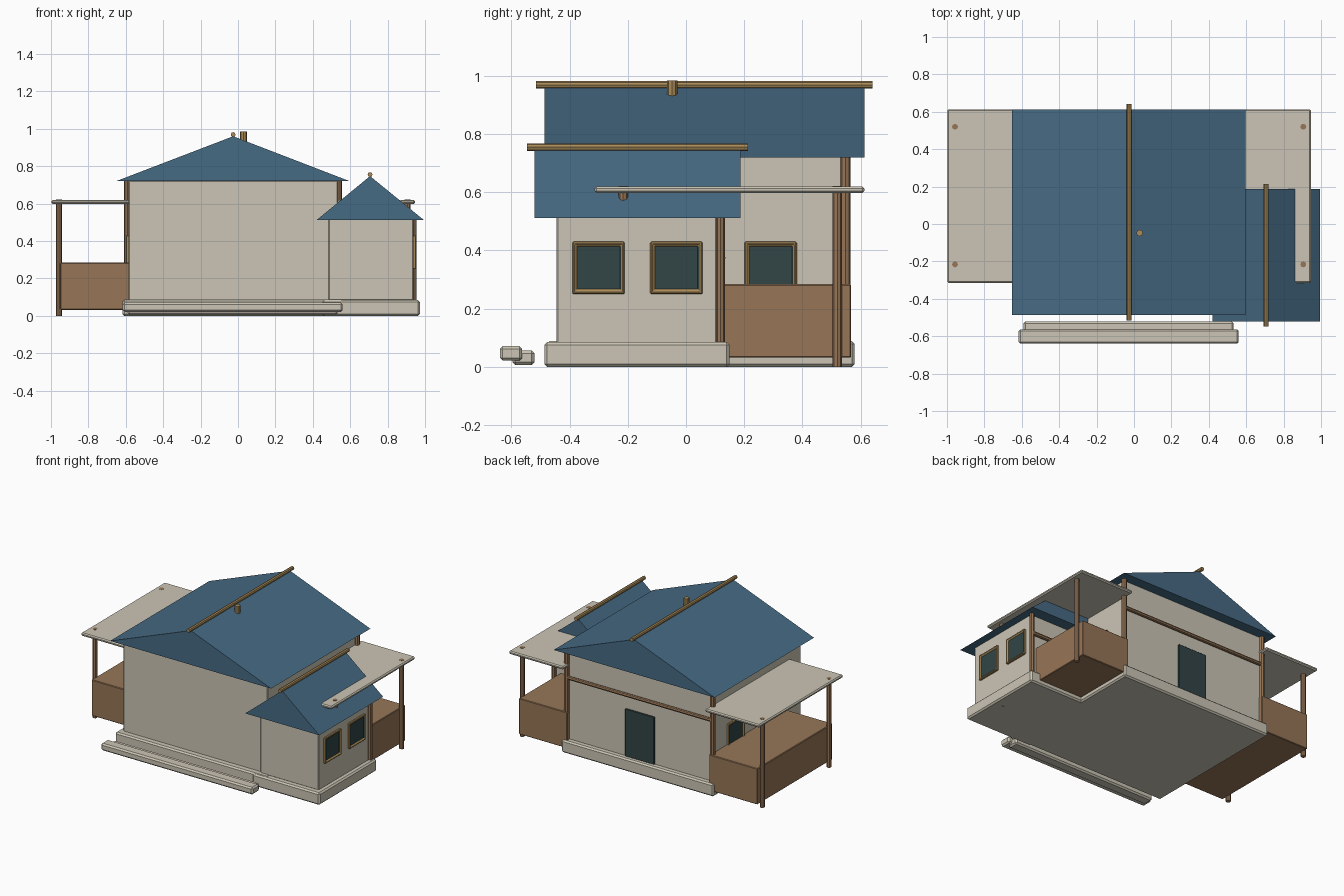
import bpy, bmesh
from mathutils import Matrix, Vector

if "Cube" in bpy.data.objects:
    bpy.data.objects.remove(bpy.data.objects["Cube"], do_unlink=True)


def material(name, rgb):
    m = bpy.data.materials.new(name)
    m.use_nodes = True
    m.diffuse_color = (*rgb, 1)
    m.node_tree.nodes["Principled BSDF"].inputs["Base Color"].default_value = (*rgb, 1)
    return m


CREAM = material("cream plaster", (0.60, 0.56, 0.46))
BLUE = material("blue roof", (0.062, 0.145, 0.23))
BROWN = material("brown wood", (0.31, 0.18, 0.095))
TAN = material("tan trim", (0.40, 0.26, 0.10))
GLASS = material("dark glass", (0.032, 0.058, 0.06))


def finish(bm, name, mats, bevel=0):
    bmesh.ops.recalc_face_normals(bm, faces=bm.faces)
    mesh = bpy.data.meshes.new(name)
    bm.to_mesh(mesh)
    bm.free()
    for m in mats:
        mesh.materials.append(m)
    ob = bpy.data.objects.new(name, mesh)
    bpy.context.collection.objects.link(ob)
    if bevel:
        mod = ob.modifiers.new("Bevel", "BEVEL")
        mod.width = bevel
        mod.segments = 1
        mod.limit_method = "ANGLE"
    return ob


def cube(x, y, z):
    """Cube mesh spanning three (low, high) ranges."""
    bm = bmesh.new()
    size = [b - a for a, b in (x, y, z)]
    mid = [(a + b) / 2 for a, b in (x, y, z)]
    bmesh.ops.create_cube(bm, size=1, matrix=Matrix.Translation(mid) @ Matrix.Diagonal((*size, 1)))
    return bm


def box(name, mat, x, y, z, bevel=0.006):
    return finish(cube(x, y, z), name, [mat], bevel)


def rod(name, mat, start, end, radius, bevel=0.003):
    a, b = Vector(start), Vector(end)
    bm = bmesh.new()
    rot = (b - a).to_track_quat("Z", "Y").to_matrix().to_4x4()
    bmesh.ops.create_cone(bm, cap_ends=True, segments=8, radius1=radius, radius2=radius,
                          depth=(b - a).length, matrix=Matrix.Translation((a + b) / 2) @ rot)
    return finish(bm, name, [mat], 0)


def gable(name, x, ridge_x, y, z):
    bm = bmesh.new()
    tri = [bm.verts.new((px, y[0], pz)) for px, pz in
           ((x[0], z[0]), (x[1], z[0]), (ridge_x, z[1]))]
    ext = bmesh.ops.extrude_face_region(bm, geom=[bm.faces.new(tri)])
    moved = [v for v in ext["geom"] if isinstance(v, bmesh.types.BMVert)]
    bmesh.ops.translate(bm, verts=moved, vec=(0, y[1] - y[0], 0))
    if len(bm.faces) < 5:  # close the front end
        bm.faces.new(tri)
    return finish(bm, name, [BLUE])


def window(name, wall_x, side, y):
    """Framed window on a wall facing side (+1 or -1) along x."""
    bm = cube(sorted((wall_x - side * 0.01, wall_x + side * 0.014)),
              (y - 0.09, y + 0.09), (0.25, 0.43))
    bmesh.ops.recalc_face_normals(bm, faces=bm.faces)
    outer = max(bm.faces, key=lambda f: side * f.calc_center_median().x)
    bmesh.ops.inset_region(bm, faces=[outer], thickness=0.017)
    bmesh.ops.inset_region(bm, faces=[outer], thickness=0.001, depth=-0.008)
    outer.material_index = 1
    return finish(bm, name, [TAN, GLASS], 0.004)


MID = -0.026  # centre line of the main house

# Main house
box("main_base", CREAM, (MID - 0.592, MID + 0.588), (-0.48, 0.58), (0, 0.088), 0.01)
box("main_walls", CREAM, (MID - 0.56, MID + 0.56), (-0.435, 0.54), (0.08, 0.725))
gable("main_roof", (-0.652, 0.597), MID, (-0.486, 0.613), (0.72, 0.96))
rod("main_ridge_pole", TAN, (MID, -0.515, 0.969), (MID, 0.642, 0.969), 0.013)
rod("chimney", TAN, (0.03, -0.048, 0.93), (0.03, -0.048, 0.985), 0.018)
box("back_door", GLASS, (MID - 0.11, MID + 0.115), (0.53, 0.549), (0.086, 0.42), 0.003)
rod("back_beam", BROWN, (MID - 0.57, 0.55, 0.52), (MID + 0.57, 0.55, 0.52), 0.013)

# Side wing
box("wing_base", CREAM, (0.45, 0.972), (-0.487, 0.15), (0, 0.085), 0.01)
box("wing_walls", CREAM, (0.484, 0.938), (-0.446, 0.108), (0.08, 0.518))
gable("wing_roof", (0.42, 0.994), 0.706, (-0.52, 0.187), (0.512, 0.747))
rod("wing_ridge_pole", TAN, (0.706, -0.547, 0.755), (0.706, 0.213, 0.755), 0.013)
rod("wing_corner_post", BROWN, (0.94, 0.119, 0.08), (0.94, 0.119, 0.515), 0.015)
rod("wing_back_beam", BROWN, (0.53, 0.122, 0.375), (0.94, 0.122, 0.375), 0.014)

# Balconies and canopies on both sides
for side, word in ((-1, "right"), (1, "left")):
    def span(a, b):
        return sorted((MID + side * a, MID + side * b))
    box(word + "_balcony", BROWN, span(0.55, 0.925), (-0.265, 0.568), (0.032, 0.284), 0.004)
    box(word + "_canopy", CREAM, span(0.55, 0.972), (-0.315, 0.613), (0.598, 0.62), 0.007)
    for y, place in ((0.52, "back"), (-0.216, "front")):
        x = MID + side * 0.931
        rod(word + "_canopy_post_" + place, BROWN, (x, y, 0), (x, y, 0.6215), 0.016)
    x = MID + side * 0.566
    rod(word + "_corner_post", BROWN, (x, 0.548, 0.08), (x, 0.548, 0.722), 0.017)
    window(word + "_main_window", MID + side * 0.56, side, 0.291)

for i, y in enumerate((-0.301, -0.033)):
    window("wing_window_" + str(i + 1), 0.938, 1, y)

# Front steps
box("upper_step", CREAM, (-0.59, 0.533), (-0.597, -0.521), (0.006, 0.056), 0.01)
box("lower_step", CREAM, (-0.617, 0.56), (-0.64, -0.563), (0.021, 0.071), 0.01)
